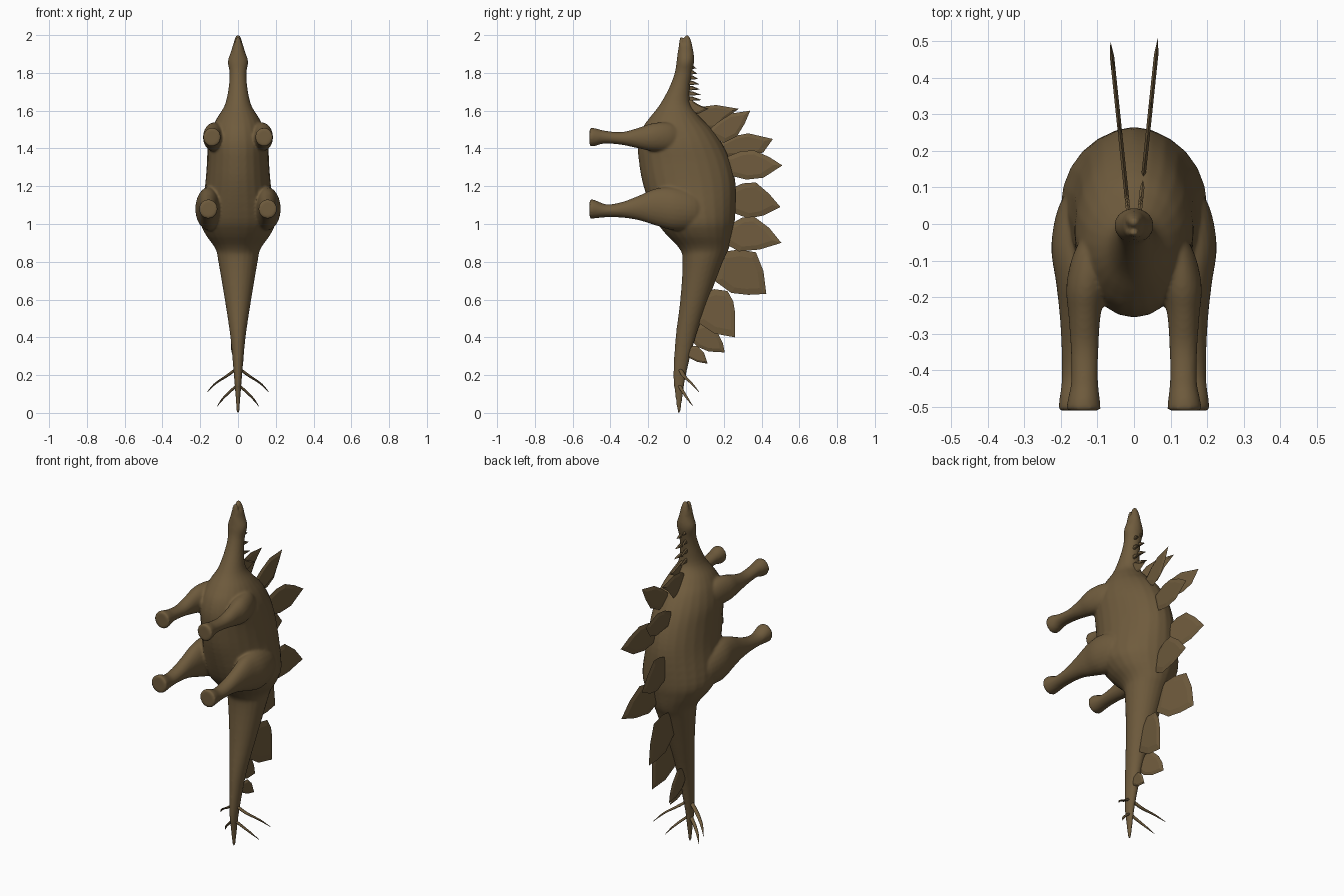
import bpy, bmesh, math
from mathutils import Vector

cube = bpy.data.objects.get("Cube")
if cube:
    bpy.data.objects.remove(cube)

skin = bpy.data.materials.new("brown_hide")
skin.use_nodes = True
HIDE = (0.16, 0.106, 0.047, 1)
skin.diffuse_color = HIDE
skin.node_tree.nodes["Principled BSDF"].inputs["Base Color"].default_value = HIDE


def smooth_path(rows, steps=4):
    """Catmull-Rom interpolation of rows of numbers."""
    rows = [Vector(r) for r in rows]
    out = []
    for i in range(len(rows) - 1):
        a, b = rows[max(i - 1, 0)], rows[i]
        c, d = rows[i + 1], rows[min(i + 2, len(rows) - 1)]
        for k in range(steps):
            t = k / steps
            out.append(0.5 * (2 * b + (c - a) * t + (2 * a - 5 * b + 4 * c - d) * t ** 2
                              + (3 * b - a - 3 * c + d) * t ** 3))
    return out + [rows[-1]]


def loft(bm, rings, sides=24):
    """Closed tube through rings of (centre, half axis u, half axis v)."""
    loops = []
    for centre, u, v in rings:
        angles = [math.tau * i / sides for i in range(sides)]
        loops.append([bm.verts.new(Vector(centre) + Vector(u) * math.cos(a) + Vector(v) * math.sin(a))
                      for a in angles])
    for a, b in zip(loops, loops[1:]):
        for i in range(sides):
            j = (i + 1) % sides
            bm.faces.new((a[i], a[j], b[j], b[i]))
    bm.faces.new(loops[0][::-1])
    bm.faces.new(loops[-1])


def upright(rows):
    """Rings stacked in z from rows of z, belly y, back y, half width."""
    return [((0, (lo + hi) / 2, z), (w, 0, 0), (0, (hi - lo) / 2, 0))
            for z, lo, hi, w in smooth_path(rows)]


def limb(rows, side):
    """Rings along y from rows of y, x, z, x radius, z radius."""
    return [((side * x, y, z), (rx, 0, 0), (0, 0, rz))
            for y, x, z, rx, rz in smooth_path(rows)]


def finish(bm, name):
    bmesh.ops.recalc_face_normals(bm, faces=bm.faces)
    mesh = bpy.data.meshes.new(name)
    bm.to_mesh(mesh)
    bm.free()
    mesh.materials.append(skin)
    obj = bpy.data.objects.new(name, mesh)
    bpy.context.collection.objects.link(obj)
    return obj


# Torso, neck, head and tail: z, belly, back, half width
TRUNK = [
    (0, -.045, -.03, .007), (.1, -.058, -.015, .014), (.2, -.067, 0, .022), (.4, -.055, .05, .04),
    (.6, -.03, .12, .07), (.8, -.018, .195, .104), (.87, -.035, .227, .12), (.95, -.11, .247, .175),
    (1.03, -.165, .26, .2), (1.2, -.225, .264, .175), (1.32, -.248, .24, .165), (1.42, -.255, .195, .16),
    (1.5, -.235, .14, .14), (1.56, -.195, .08, .112), (1.63, -.14, .025, .07), (1.72, -.09, .02, .05),
    (1.8, -.06, .032, .045), (1.86, -.05, .043, .054), (1.91, -.044, .04, .038), (1.95, -.037, .03, .027)]
UPPER_JAW = [(1.93, -.012, .036, .03), (1.97, -.01, .027, .021), (2, -.006, .014, .011)]
LOWER_JAW = [(1.93, -.04, -.01, .026), (1.97, -.035, -.014, .017), (1.99, -.032, -.018, .01)]

# Legs: y, x, z, x radius, z radius
FORE_LEG = [
    (-.51, .138, 1.46, .048, .05), (-.48, .137, 1.46, .044, .047), (-.43, .135, 1.46, .037, .034),
    (-.34, .135, 1.453, .038, .034), (-.25, .135, 1.455, .044, .055), (-.17, .13, 1.46, .055, .075),
    (-.08, .115, 1.46, .05, .075), (0, .09, 1.45, .03, .05)]
HIND_LEG = [
    (-.51, .157, 1.08, .05, .052), (-.48, .157, 1.078, .047, .048), (-.42, .157, 1.07, .04, .034),
    (-.34, .157, 1.075, .041, .041), (-.25, .157, 1.085, .046, .065), (-.16, .155, 1.09, .058, .098),
    (-.06, .15, 1.08, .076, .115), (.05, .13, 1.07, .075, .1), (.13, .1, 1.06, .05, .07)]

bm = bmesh.new()
for part in (TRUNK, UPPER_JAW, LOWER_JAW):
    loft(bm, upright(part))
for side in (-1, 1):
    for leg in (FORE_LEG, HIND_LEG):
        loft(bm, limb(leg, side))
body = finish(bm, "body")

# Fuse the overlapping volumes into one soft skin
remesh = body.modifiers.new("fuse", 'REMESH')
remesh.mode = 'VOXEL'
remesh.voxel_size = 0.007
remesh.use_smooth_shade = True
soften = body.modifiers.new("soften", 'SMOOTH')
soften.factor = 0.5
soften.iterations = 6


def plate(name, side, outline):
    """Thin lens-shaped plate, leaning outward, from a y, z outline."""
    bm = bmesh.new()
    middle = sum((Vector(p) for p in outline), Vector((0, 0))) / len(outline)

    def ring(scale, offset):
        points = [middle + (Vector(p) - middle) * scale for p in outline]
        return [bm.verts.new((side * (0.012 + 0.105 * y) + offset, y, z)) for y, z in points]

    rim = ring(1, 0)
    for offset in (-.006, .006):
        inner = ring(.72, offset)
        bm.faces.new(inner)
        for i in range(len(rim)):
            j = (i + 1) % len(rim)
            bm.faces.new((rim[i], rim[j], inner[j], inner[i]))
    finish(bm, name)


# Back plates alternate between the two sides
LEFT_PLATES = [
    [(-.02, 1.66), (.03, 1.655), (.07, 1.63), (.12, 1.61), (.07, 1.585), (.02, 1.58)],
    [(.1, 1.48), (.17, 1.54), (.24, 1.585), (.34, 1.6), (.31, 1.53), (.27, 1.465), (.2, 1.43)],
    [(.2, 1.35), (.29, 1.385), (.36, 1.39), (.44, 1.355), (.51, 1.31), (.41, 1.245), (.32, 1.235), (.22, 1.26)],
    [(.22, .99), (.3, 1.035), (.36, 1.04), (.44, .98), (.505, .9), (.39, .865), (.28, .855), (.2, .9)],
    [(.08, .63), (.15, .655), (.22, .645), (.25, .59), (.26, .53), (.26, .4), (.15, .42), (.06, .48)],
    [(0, .35), (.06, .355), (.095, .32), (.115, .26), (.06, .27), (0, .3)]]
RIGHT_PLATES = [
    [(.03, 1.59), (.08, 1.62), (.16, 1.63), (.28, 1.61), (.21, 1.56), (.16, 1.5), (.1, 1.5)],
    [(.16, 1.42), (.25, 1.465), (.33, 1.48), (.46, 1.45), (.41, 1.38), (.34, 1.355), (.2, 1.36)],
    [(.22, 1.18), (.3, 1.215), (.37, 1.22), (.44, 1.16), (.5, 1.09), (.41, 1.045), (.33, 1.03), (.22, 1.07)],
    [(.18, .85), (.28, .865), (.37, .85), (.41, .75), (.425, .63), (.33, .625), (.24, .635), (.15, .7)],
    [(.04, .46), (.11, .48), (.17, .42), (.195, .37), (.205, .32), (.12, .325), (.06, .35), (.01, .4)]]
for side, label, plates in ((1, "left", LEFT_PLATES), (-1, "right", RIGHT_PLATES)):
    for number, outline in enumerate(plates):
        plate(f"{label}_back_plate_{number}", side, outline)

# Row of small neck plates
for i in range(7):
    z = 1.83 - i * 0.028
    reach = 0.055 + 0.005 * i
    plate(f"neck_plate_{i}", 1 if i % 2 else -1,
          [(.01, z + .014), (.035, z + .012), (reach, z - .006), (.03, z - .01), (.01, z - .012)])

# Two pairs of curved tail spikes
SPIKES = {"upper": [(0, -.035, .24, .012), (.06, -.01, .195, .012), (.12, .03, .155, .008), (.163, .07, .11, .001)],
          "lower": [(0, -.037, .15, .011), (.04, -.018, .115, .01), (.08, .008, .075, .007), (.11, .037, .035, .001)]}
for height, rows in SPIKES.items():
    for side, label in ((1, "left"), (-1, "right")):
        bm = bmesh.new()
        loft(bm, [((side * x, y, z), (r, 0, 0), (0, r, 0)) for x, y, z, r in smooth_path(rows)], 10)
        spike = finish(bm, f"{label}_{height}_tail_spike")
        for face in spike.data.polygons:
            face.use_smooth = True
